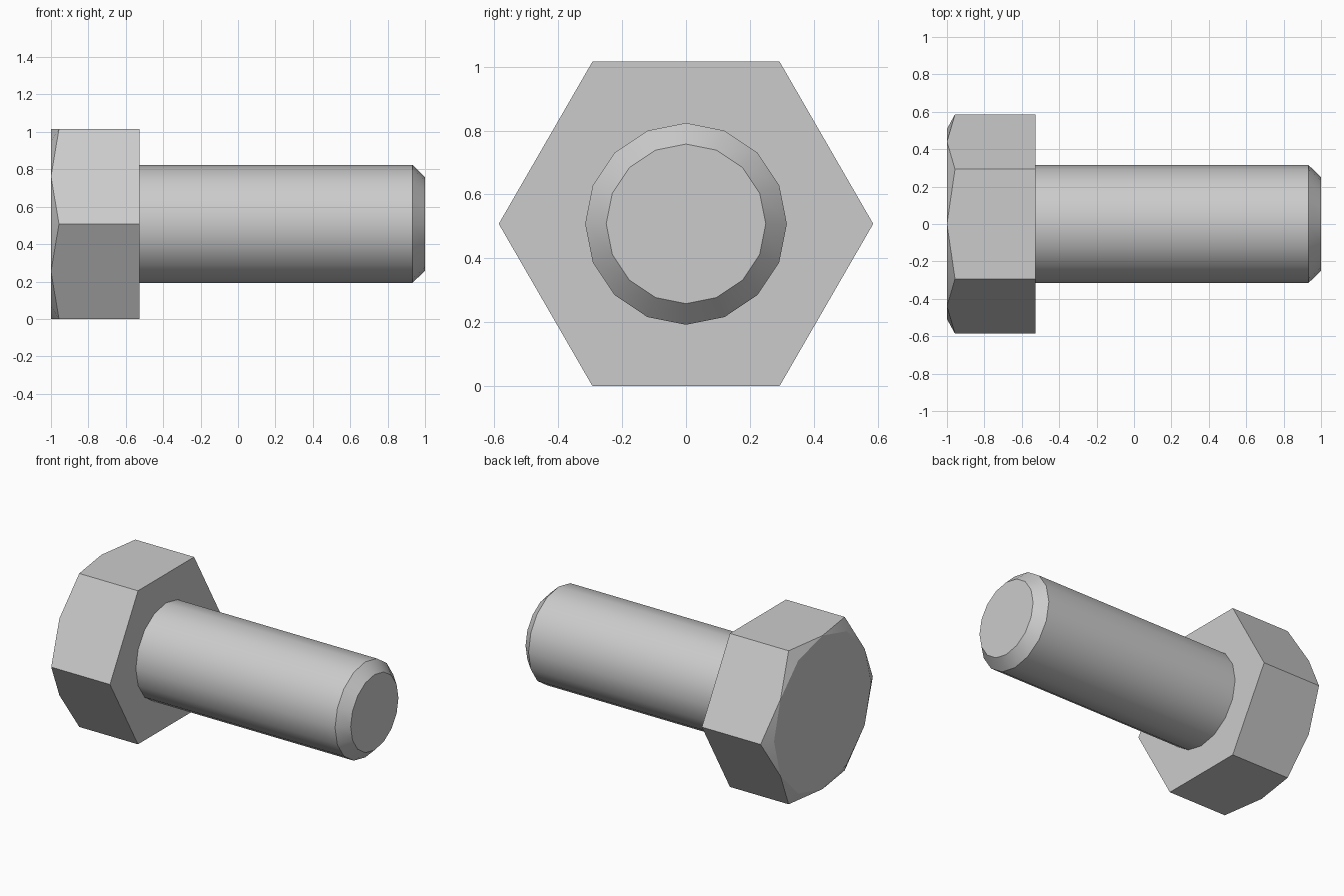
import bpy, bmesh
from math import cos, sin, tau, radians

cube = bpy.data.objects.get("Cube")
if cube:
    bpy.data.objects.remove(cube, do_unlink=True)

APOTHEM = 0.508                       # half the head width across flats
CORNER = APOTHEM / cos(tau / 12)      # head radius at the corners
AXIS_Z = APOTHEM                      # head rests on the ground
HEAD_BACK, HEAD_FRONT, CHAMFER = -1.0, -0.527, 0.043

steel = bpy.data.materials.new("grey steel")
steel.use_nodes = True
steel.diffuse_color = (0.6, 0.6, 0.6, 1)
steel.node_tree.nodes["Principled BSDF"].inputs["Base Color"].default_value = steel.diffuse_color


def ring(bm, x, radius, sides):
    """Circle of vertices around the bolt axis."""
    return [bm.verts.new((x, radius * cos(tau * i / sides), AXIS_Z + radius * sin(tau * i / sides)))
            for i in range(sides)]


def finish(bm, name):
    bmesh.ops.recalc_face_normals(bm, faces=bm.faces)
    mesh = bpy.data.meshes.new(name)
    bm.to_mesh(mesh)
    bm.free()
    mesh.materials.append(steel)
    obj = bpy.data.objects.new(name, mesh)
    bpy.context.collection.objects.link(obj)
    bpy.ops.object.select_all(action='DESELECT')
    obj.select_set(True)
    bpy.context.view_layer.objects.active = obj
    bpy.ops.object.shade_smooth_by_angle(angle=radians(25))


# Hexagonal head, its outer corners cut back to a twelve-sided end face
bm = bmesh.new()
end = ring(bm, HEAD_BACK, APOTHEM, 12)
corners = ring(bm, HEAD_BACK + CHAMFER, CORNER, 6)
base = ring(bm, HEAD_FRONT, CORNER, 6)
bm.faces.new(end)
bm.faces.new(base)
for i in range(6):
    n = (i + 1) % 6
    mid = end[2 * i + 1]
    bm.faces.new((corners[i], mid, corners[n], base[n], base[i]))
    bm.faces.new((corners[i], end[2 * i], mid))
    bm.faces.new((corners[i], end[2 * i - 1], end[2 * i]))
finish(bm, "hex_head")

# Round shank with a bevelled tip
bm = bmesh.new()
rings = [ring(bm, x, r, 16) for x, r in ((HEAD_FRONT - 0.01, 0.316), (0.932, 0.316), (1.0, 0.25))]
for a, b in zip(rings, rings[1:]):
    for i in range(16):
        n = (i + 1) % 16
        bm.faces.new((a[i], a[n], b[n], b[i]))
bm.faces.new(rings[0])
bm.faces.new(rings[-1])
finish(bm, "shank")
